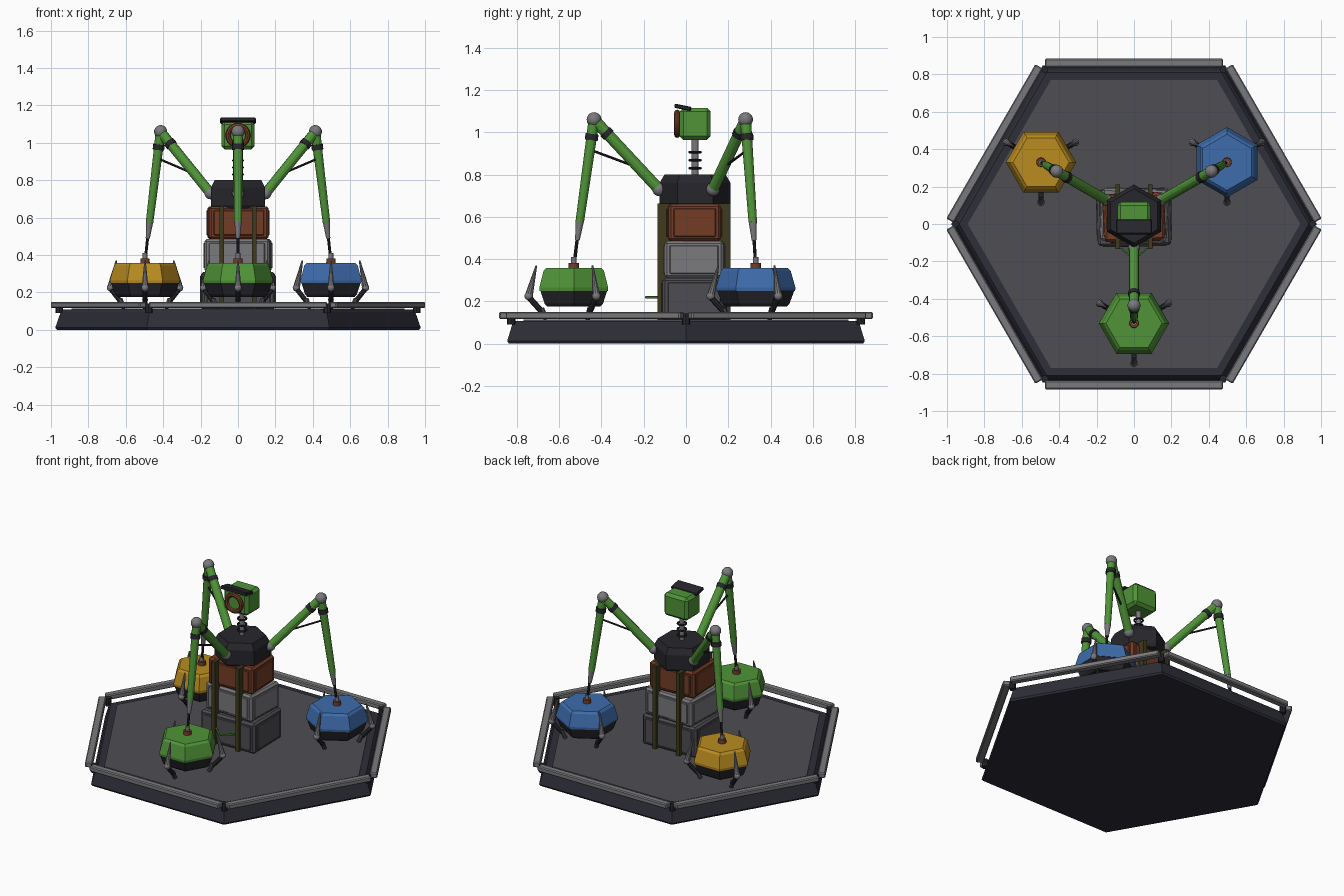
import bpy, bmesh, math
from mathutils import Vector, Matrix

if "Cube" in bpy.data.objects:
    bpy.data.objects.remove(bpy.data.objects["Cube"])


def material(name, r, g, b):
    m = bpy.data.materials.new(name)
    lin = [((c / 255 + 0.055) / 1.055) ** 2.4 for c in (r, g, b)]
    m.diffuse_color = (*lin, 1)
    m.use_nodes = True
    m.node_tree.nodes["Principled BSDF"].inputs["Base Color"].default_value = m.diffuse_color
    return m


GREEN = material("leaf green", 80, 148, 56)
BLUE = material("blue", 62, 108, 172)
YELLOW = material("mustard yellow", 186, 140, 32)
BROWN = material("rust brown", 116, 60, 38)
GREY = material("mid grey", 122, 122, 126)
DARK = material("dark grey", 78, 77, 82)
BLACK = material("near black", 38, 38, 44)
NAVY = material("base navy", 46, 46, 56)
OLIVE = material("olive strap", 62, 58, 30)


def finish(name, bm, mat, smooth=False):
    bmesh.ops.recalc_face_normals(bm, faces=bm.faces)
    me = bpy.data.meshes.new(name)
    bm.to_mesh(me)
    bm.free()
    me.materials.append(mat)
    if smooth:
        for p in me.polygons:
            p.use_smooth = True
    ob = bpy.data.objects.new(name, me)
    bpy.context.collection.objects.link(ob)
    return ob


def box(name, size, loc, mat, yaw=0, pitch=0, bevel=0.0):
    bm = bmesh.new()
    m = (Matrix.Translation(loc) @ Matrix.Rotation(yaw, 4, 'Z')
         @ Matrix.Rotation(pitch, 4, 'X') @ Matrix.Diagonal((*size, 1)))
    bmesh.ops.create_cube(bm, size=1, matrix=m)
    if bevel:
        bmesh.ops.bevel(bm, geom=bm.edges[:], offset=bevel, segments=1, affect='EDGES')
    return finish(name, bm, mat)


def prism(name, rings, n, mat, loc=(0, 0, 0), rot=0):
    """Stack of regular n-gons, rings = [(z, radius), ...]."""
    bm = bmesh.new()
    loops = [[bm.verts.new((loc[0] + r * math.cos(rot + i * math.tau / n),
                            loc[1] + r * math.sin(rot + i * math.tau / n), loc[2] + z))
              for i in range(n)] for z, r in rings]
    for a, b in zip(loops, loops[1:]):
        for i in range(n):
            bm.faces.new((a[i], a[(i + 1) % n], b[(i + 1) % n], b[i]))
    bm.faces.new(loops[0])
    bm.faces.new(loops[-1])
    return finish(name, bm, mat)


def rod(name, a, b, r1, r2, mat, n=12):
    a, b = Vector(a), Vector(b)
    d = b - a
    m = Matrix.Translation((a + b) / 2) @ d.to_track_quat('Z', 'Y').to_matrix().to_4x4()
    bm = bmesh.new()
    bmesh.ops.create_cone(bm, cap_ends=True, segments=n, radius1=r1, radius2=r2,
                          depth=d.length, matrix=m)
    return finish(name, bm, mat)


def ball(name, loc, r, mat):
    bm = bmesh.new()
    bmesh.ops.create_uvsphere(bm, u_segments=16, v_segments=10, radius=r,
                              matrix=Matrix.Translation(loc))
    return finish(name, bm, mat, True)


def ring(name, loc, major, minor, mat, tilt=0):
    bpy.ops.mesh.primitive_torus_add(location=loc, rotation=(tilt, 0, 0), major_radius=major,
                                     minor_radius=minor, major_segments=24, minor_segments=8)
    ob = bpy.context.object
    ob.name = name
    ob.data.materials.append(mat)
    bpy.ops.object.shade_smooth_by_angle()


CY = 0.043  # y of the tower axis

# Hexagonal platform, floor and raised rails
prism("platform_base", [(0, 0.968), (0.012, 0.977), (0.095, 0.948), (0.108, 0.935)], 6, NAVY)
prism("platform_floor", [(0.10, 0.889), (0.113, 0.889)], 6, DARK)
for i in range(6):
    a = math.radians(30 + 60 * i)
    box("rail_%d" % i, (0.046, 0.952, 0.034),
        (0.861 * math.cos(a), 0.861 * math.sin(a), 0.133), GREY, yaw=a, bevel=0.006)
    c = math.radians(60 * i)
    x, y = 0.955 * math.cos(c), 0.955 * math.sin(c)
    rod("rail_post_%d" % i, (x, y, 0.09), (x, y, 0.142), 0.02, 0.02, BLACK, 8)

# Stacked crates with a raised panel on each side
for name, w, d, y, z0, z1, mat, yaw in (
        ("bottom_crate", 0.39, 0.30, 0.035, 0.11, 0.31, DARK, 0.02),
        ("middle_crate", 0.35, 0.28, 0.045, 0.31, 0.485, GREY, -0.04),
        ("top_crate", 0.32, 0.25, 0.035, 0.485, 0.66, BROWN, 0.04)):
    h, z = z1 - z0, (z0 + z1) / 2
    box(name, (w, d, h), (0, y, z), mat, yaw, bevel=0.012)
    box(name + "_side_panel", (w + 0.012, d - 0.05, h - 0.04), (0, y, z), mat, yaw, bevel=0.004)
    box(name + "_front_panel", (w - 0.05, d + 0.012, h - 0.04), (0, y, z), mat, yaw, bevel=0.004)

# Straps round the crates and a little wire bracket at the front
for s in (-1, 1):
    box("strap_%d" % s, (0.026, 0.345, 0.55), (s * 0.087, 0.038, 0.387), OLIVE)
corners = [(-0.085, -0.115, 0.22), (0.085, -0.115, 0.22), (0, -0.19, 0.22)]
for i in range(3):
    rod("bracket_%d" % i, corners[i], corners[(i + 1) % 3], 0.006, 0.006, GREEN, 6)

# Hexagonal body
prism("body", [(0.65, 0.158), (0.665, 0.168), (0.76, 0.168), (0.80, 0.145)], 6, BLACK,
      (0, CY, 0), math.pi / 6)

# Neck with spring rings
rod("neck", (0, CY, 0.79), (0, CY, 0.98), 0.016, 0.016, GREY)
for i, z in enumerate((0.83, 0.868, 0.906)):
    ring("neck_ring_%d" % i, (0, CY, z), 0.026, 0.006, BLACK)

# Head, eye ring and visor
box("head", (0.178, 0.148, 0.152), (0, CY, 1.04), GREEN, bevel=0.018)
rod("eye_lens", (0, -0.025, 1.04), (0, -0.042, 1.04), 0.05, 0.05, GREEN, 24)
ring("eye_ring", (0, -0.042, 1.04), 0.053, 0.014, BROWN, math.pi / 2)
box("visor", (0.19, 0.08, 0.02), (0, -0.015, 1.118), BLACK, pitch=-0.2, bevel=0.004)

# Three arms, each holding a hexagonal pod
for name, deg, mat, turn in (("front", -90, GREEN, 0.0), ("right", 30, BLUE, math.pi / 6),
                             ("left", 150, YELLOW, 0.0)):
    ca, sa = math.cos(math.radians(deg)), math.sin(math.radians(deg))

    def at(r, z):
        return Vector((r * ca, CY + r * sa, z))

    shoulder, elbow, wrist = at(0.17, 0.73), at(0.478, 1.06), at(0.546, 0.575)
    ball(name + "_shoulder", shoulder, 0.032, GREY)
    ball(name + "_elbow", elbow, 0.035, GREY)
    rod(name + "_upper_arm", shoulder, elbow, 0.027, 0.027, GREEN)
    rod(name + "_forearm", elbow, wrist, 0.026, 0.020, GREEN)
    for part, end, t in (("upper_band", shoulder, 0.17), ("fore_band", wrist, 0.14)):
        rod(name + "_" + part, elbow.lerp(end, t), elbow.lerp(end, t + 0.06), 0.031, 0.031, BLACK)
    rod(name + "_strut", at(0.49, 0.915), at(0.31, 0.848), 0.006, 0.006, BLACK, 8)
    rod(name + "_wrist_cone", wrist, at(0.557, 0.49), 0.019, 0.011, GREY)
    rod(name + "_wrist_rod", at(0.557, 0.50), at(0.573, 0.37), 0.008, 0.008, BLACK, 8)

    # Pod shell, lower hull and socket
    pod = at(0.574, 0)
    prism(name + "_pod_shell", [(0.25, 0.186), (0.265, 0.188), (0.345, 0.165), (0.358, 0.15)],
          6, mat, pod, turn)
    prism(name + "_pod_hull", [(0.175, 0.145), (0.19, 0.16), (0.25, 0.182)], 6, BLACK, pod, turn)
    rod(name + "_socket", pod + Vector((0, 0, 0.35)), pod + Vector((0, 0, 0.382)),
        0.026, 0.024, BROWN)
    rod(name + "_socket_pin", pod + Vector((0, 0, 0.38)), pod + Vector((0, 0, 0.41)),
        0.013, 0.013, GREY)

    # Three claws around the pod
    for k, cd in enumerate((30, 150, 270)):
        out = Vector((math.cos(math.radians(cd)), math.sin(math.radians(cd)), 0))

        def claw(r, z):
            return pod + out * r + Vector((0, 0, z))

        tag = "%s_claw_%d" % (name, k)
        rod(tag + "_spike", claw(0.213, 0.225), claw(0.177, 0.37), 0.019, 0.004, GREY, 10)
        ball(tag + "_knuckle", claw(0.213, 0.225), 0.02, GREY)
        rod(tag + "_foot", claw(0.213, 0.22), claw(0.15, 0.15), 0.014, 0.014, BLACK, 8)
        rod(tag + "_toe", claw(0.155, 0.165), claw(0.13, 0.115), 0.015, 0.012, DARK, 8)
